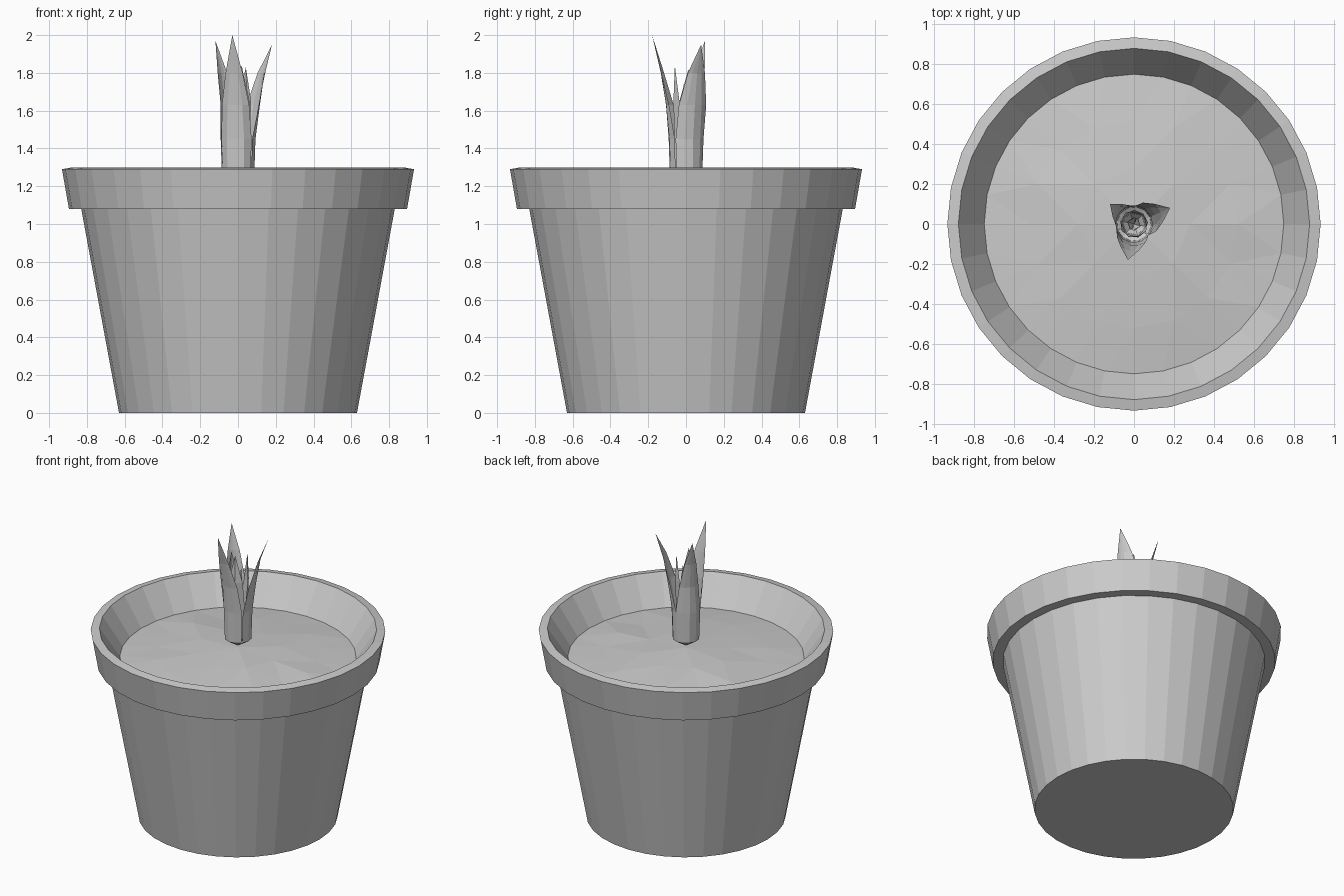
import bpy, bmesh, math, random

if "Cube" in bpy.data.objects:
    bpy.data.objects.remove(bpy.data.objects["Cube"])

random.seed(4)
SIDES = 32


def make_object(name, bm):
    bmesh.ops.remove_doubles(bm, verts=bm.verts, dist=1e-5)
    bmesh.ops.recalc_face_normals(bm, faces=bm.faces)
    mesh = bpy.data.meshes.new(name)
    bm.to_mesh(mesh)
    bm.free()
    obj = bpy.data.objects.new(name, mesh)
    bpy.context.collection.objects.link(obj)
    return obj


def ring(bm, r, z, sides=SIDES, jitter=0.0):
    return [bm.verts.new((r * math.cos(math.tau * i / sides),
                          r * math.sin(math.tau * i / sides),
                          z + random.uniform(-jitter, jitter))) for i in range(sides)]


# Pot: turned profile with a flared lip, inner wall ending at the soil
bm = bmesh.new()
profile = [(0.63, 0), (0.83, 1.08), (0.895, 1.08), (0.932, 1.29), (0.877, 1.30), (0.748, 1.105)]
rings = [ring(bm, r, z) for r, z in profile]
for a, b in zip(rings, rings[1:]):
    for i in range(SIDES):
        j = (i + 1) % SIDES
        bm.faces.new((a[i], a[j], b[j], b[i]))
bm.faces.new(rings[0][::-1])
make_object("pot", bm)

# Soil: slightly mounded, uneven surface; each ring has half the points of the one outside it
bm = bmesh.new()
outer = ring(bm, 0.748, 1.105)
for r, z in [(0.52, 1.13), (0.28, 1.155)]:
    n = len(outer) // 2
    inner = ring(bm, r, z, n, 0.008)
    for i in range(n):
        a, b, c = outer[2 * i - 1], outer[2 * i], outer[2 * i + 1]
        bm.faces.new((a, b, inner[i]))
        bm.faces.new((b, c, inner[i]))
        bm.faces.new((c, inner[(i + 1) % n], inner[i]))
    outer = inner
centre = bm.verts.new((0, 0, 1.172))
for i in range(len(outer)):
    bm.faces.new((outer[i - 1], outer[i], centre))
make_object("soil", bm)


def leaf(name, angle, rows, tip_r, tip_z, cols=4):
    """Curved sheet from rows of (z, radius, half width angle), pointed at both ends."""
    bm = bmesh.new()
    a0 = math.radians(angle)
    grid = []
    for z, r, half in rows:
        angles = [a0 + math.radians(half) * (2 * c / cols - 1) for c in range(cols + 1)]
        grid.append([bm.verts.new((r * math.cos(a), r * math.sin(a), z)) for a in angles])
    tip = bm.verts.new((tip_r * math.cos(a0), tip_r * math.sin(a0), tip_z))
    root = bm.verts.new((0, 0, 1.185))
    for a, b in zip(grid, grid[1:]):
        for c in range(cols):
            bm.faces.new((a[c], a[c + 1], b[c + 1], b[c]))
    for c in range(cols):
        bm.faces.new((grid[-1][c], grid[-1][c + 1], tip))
        bm.faces.new((grid[0][c + 1], grid[0][c], root))
    make_object(name, bm)


# Outer leaves: tall blades, joined low down, that flare outward
for i, (angle, tip_r, tip_z) in enumerate([(-99.5, 0.182, 2.0), (24, 0.197, 1.95), (140, 0.156, 1.97)]):
    k = tip_r / 0.18
    leaf(f"outer_leaf_{i + 1}", angle,
         [(1.24, 0.086, 60), (1.45, 0.093, 60), (1.63, 0.106 * k, 43), (1.80, 0.132 * k, 20)],
         tip_r, tip_z)

# Inner leaves: shorter blades standing between the outer ones
for i, angle in enumerate([-72, 48, 168]):
    leaf(f"inner_leaf_{i + 1}", angle,
         [(1.25, 0.058, 60), (1.45, 0.064, 60), (1.65, 0.070, 42)], 0.062, 1.84 - 0.01 * i, 2)

# Heart leaves: small rolled core
for i, angle in enumerate([-20, 160]):
    leaf(f"heart_leaf_{i + 1}", angle, [(1.25, 0.03, 85), (1.5, 0.034, 70)], 0.035, 1.74, 2)
